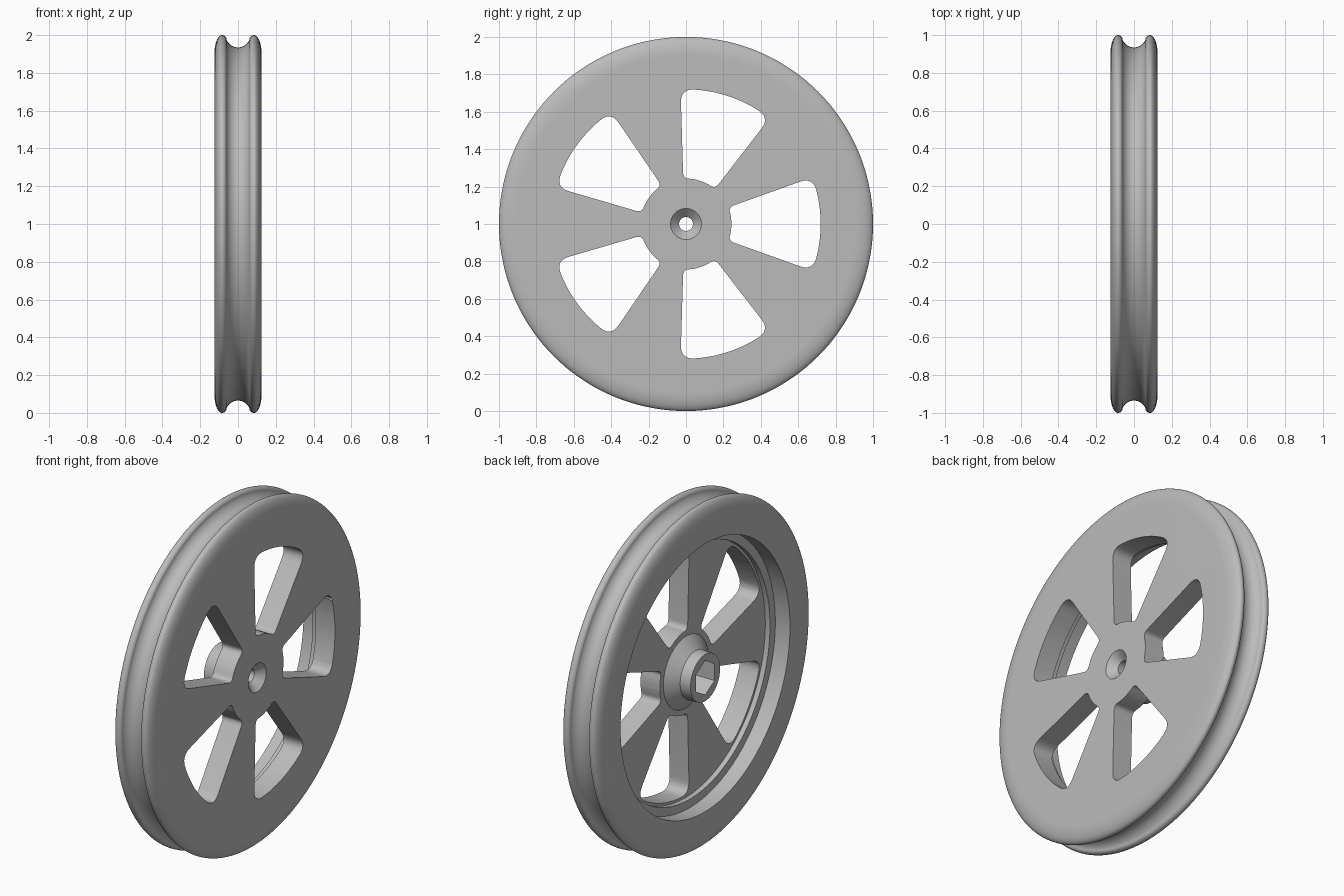
import bpy
import bmesh
from math import sin, cos, tau, radians
from mathutils import Vector, Matrix

if "Cube" in bpy.data.objects:
    bpy.data.objects.remove(bpy.data.objects["Cube"])

HALF = 0.125          # half width of the wheel
GROOVE = 0.065        # belt groove radius
WINDOWS = 5


def arc(cx, cr, ax, ar, start, end, steps):
    """Points on an ellipse arc, angles in degrees."""
    angles = [radians(start + (end - start) * i / steps) for i in range(steps + 1)]
    return [(cx + ax * cos(a), cr + ar * sin(a)) for a in angles]


def new_object(name, bm):
    bmesh.ops.recalc_face_normals(bm, faces=bm.faces)
    mesh = bpy.data.meshes.new(name)
    bm.to_mesh(mesh)
    bm.free()
    obj = bpy.data.objects.new(name, mesh)
    bpy.context.collection.objects.link(obj)
    return obj


def lathe(name, profile, steps=144):
    """Spin a closed (x, radius) profile around the x axis."""
    bm = bmesh.new()
    verts = [bm.verts.new((x, 0, r)) for x, r in profile]
    edges = [bm.edges.new((verts[i - 1], verts[i])) for i in range(len(verts))]
    bmesh.ops.spin(bm, geom=verts + edges, cent=(0, 0, 0), axis=(1, 0, 0),
                   angle=tau, steps=steps)
    bmesh.ops.remove_doubles(bm, verts=bm.verts, dist=1e-5)
    return new_object(name, bm)


def prisms(name, outline, x0, x1, count=1):
    """Extrude a (y, z) outline along x, repeated around the axle."""
    bm = bmesh.new()
    for i in range(count):
        turn = Matrix.Rotation(tau * i / count, 4, 'X')
        face = bm.faces.new([bm.verts.new(turn @ Vector((x0, y, z))) for y, z in outline])
        ext = bmesh.ops.extrude_face_region(bm, geom=[face])
        moved = [g for g in ext["geom"] if isinstance(g, bmesh.types.BMVert)]
        bmesh.ops.translate(bm, verts=moved, vec=(x1 - x0, 0, 0))
    return new_object(name, bm)


def cut(target, cutter):
    cutter.hide_render = True
    mod = target.modifiers.new("cut", 'BOOLEAN')
    mod.operation = 'DIFFERENCE'
    mod.solver = 'EXACT'
    mod.object = cutter
    bpy.context.view_layer.objects.active = target
    bpy.ops.object.modifier_apply(modifier=mod.name)
    bpy.data.objects.remove(cutter)


def rounded(a, corner, b, steps=7):
    """Curve from a to b that rounds off the corner."""
    a, corner, b = Vector(a), Vector(corner), Vector(b)
    ts = [i / steps for i in range(steps + 1)]
    return [tuple(a * (1 - t) ** 2 + corner * 2 * t * (1 - t) + b * t * t) for t in ts]


# Rim: rounded flanges with a belt groove, one half then mirrored
flange = arc(0.085, 0.90, 0.04, 0.10, 0, 90, 14)
lip = arc(0.085, 0.978, 0.024, 0.022, 90, 180, 8)[1:]
groove = arc(0, 1.0, GROOVE, GROOVE, -20, -90, 10)[1:]
half_rim = flange + lip + groove
rim = half_rim + [(-x, r) for x, r in reversed(half_rim[:-1])]

# Recessed side with a ledge, then the hub boss
recess = [(-HALF, 0.785), (-0.03, 0.785), (-0.03, 0.735), (0, 0.735)]
hub = [(0, 0.21), (-0.06, 0.14), (-HALF, 0.137), (-HALF, 0.037)]
countersink = [(0.08, 0.037), (HALF, 0.083)]
wheel = lathe("pulley_wheel", countersink + rim + recess + hub)

# Spoke windows: rounded sectors
R_OUT, R_IN = 0.72, 0.243


def polar(r, deg):
    return Vector((r * cos(radians(deg)), r * sin(radians(deg))))


outer, inner = polar(R_OUT, 20.3), polar(R_IN, 21.5)
side = (outer - inner).normalized()
upper = [tuple(polar(R_OUT, d)) for d in (0, 3, 6, 9, 12)]
upper += rounded(polar(R_OUT, 15), outer, outer - side * 0.07)
upper += rounded(inner + side * 0.035, inner, polar(R_IN, 14))
upper += [tuple(polar(R_IN, d)) for d in (9, 4)]
lower = [(y, -z) for y, z in reversed(upper[1:])]
cut(wheel, prisms("window_cutter", upper + lower, -0.2, 0.2, WINDOWS))

# Hexagonal socket in the hub
hexagon = [tuple(polar(0.1, 60 * i + 30)) for i in range(6)]
cut(wheel, prisms("socket_cutter", hexagon, -0.2, 0.01))

# Material and shading
grey = bpy.data.materials.new("plain_grey")
grey.use_nodes = True
colour = (0.5, 0.5, 0.5, 1)
grey.diffuse_color = colour
grey.node_tree.nodes["Principled BSDF"].inputs["Base Color"].default_value = colour
wheel.data.materials.clear()
wheel.data.materials.append(grey)
wheel.location.z = 1

bpy.ops.object.select_all(action='DESELECT')
wheel.select_set(True)
bpy.context.view_layer.objects.active = wheel
bpy.ops.object.shade_smooth_by_angle(angle=radians(25))
